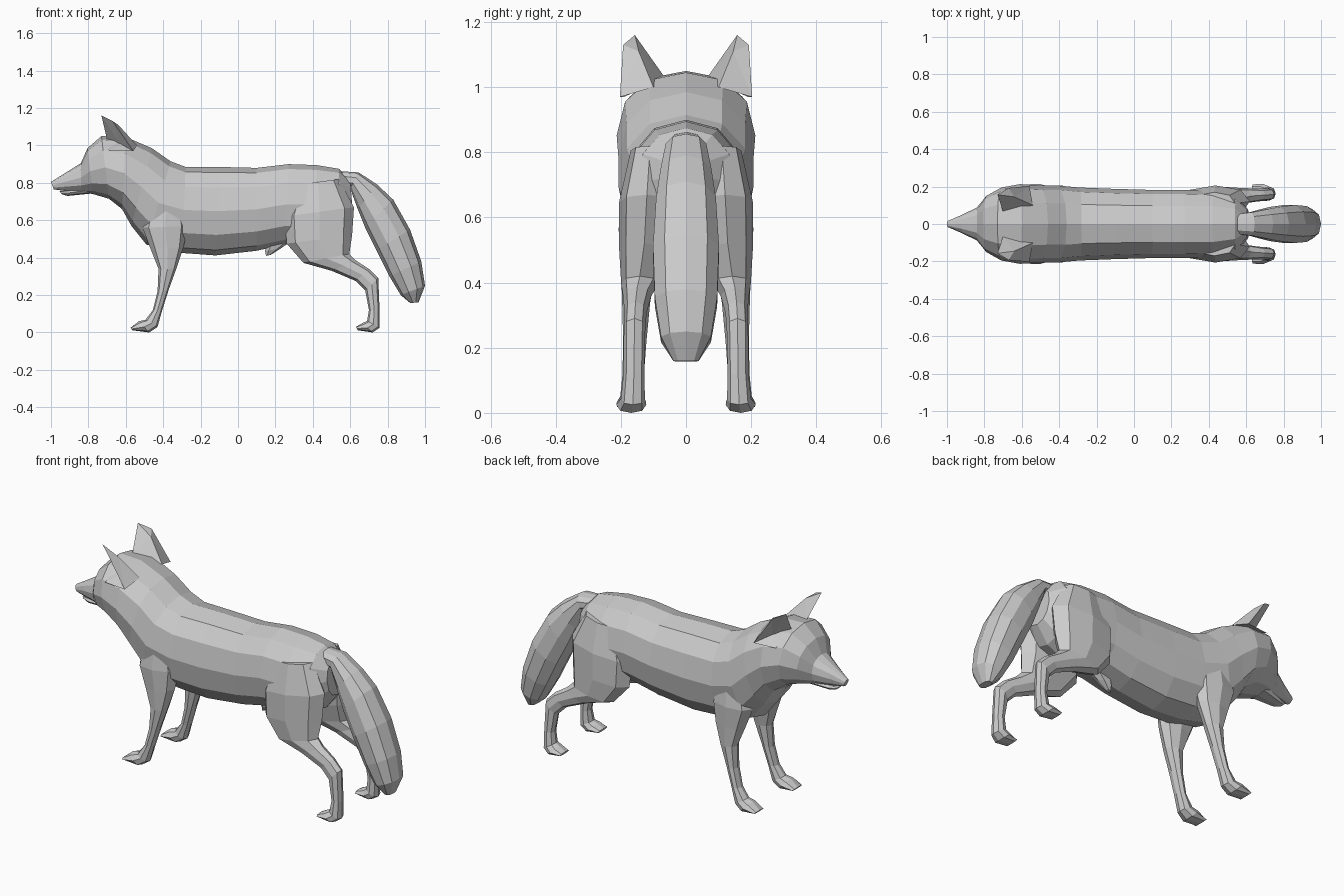
import bpy, bmesh
from math import sin, cos, pi


def finish(name, bm, mirrored):
    bmesh.ops.recalc_face_normals(bm, faces=bm.faces[:])
    mesh = bpy.data.meshes.new(name)
    bm.to_mesh(mesh)
    bm.free()
    ob = bpy.data.objects.new(name, mesh)
    bpy.context.collection.objects.link(ob)
    if mirrored:
        mod = ob.modifiers.new("Mirror", 'MIRROR')
        mod.use_axis = (False, True, False)
        mod.use_clip = False
        mod.use_mirror_merge = False
    return ob


def loft(name, sections, sides=12, mirrored=False, power=0.9):
    """Each section: upper x, z, lower x, z, centre y, half width."""
    def sp(v):
        return abs(v) ** power * (1 if v > 0 else -1)
    bm = bmesh.new()
    rings = []
    for ux, uz, lx, lz, y, w in sections:
        cx, cz, ax, az = (ux + lx) / 2, (uz + lz) / 2, (ux - lx) / 2, (uz - lz) / 2
        ring = []
        for k in range(sides):
            a = 2 * pi * k / sides
            c, s = sp(cos(a)), sp(sin(a))
            ring.append(bm.verts.new((cx + ax * c, y + w * s, cz + az * c)))
        rings.append(ring)
    for r, q in zip(rings, rings[1:]):
        for k in range(sides):
            j = (k + 1) % sides
            bm.faces.new((r[k], r[j], q[j], q[k]))
    bm.faces.new(rings[0])
    bm.faces.new(rings[-1][::-1])
    return finish(name, bm, mirrored)


# head, neck and torso in one skin, nose to rump
loft("head_and_torso", [
    (-1.0, .805, -.985, .765, 0, .018),
    (-.92, .855, -.925, .757, 0, .048),
    (-.84, .905, -.84, .75, 0, .088),
    (-.805, .985, -.775, .74, 0, .15),
    (-.73, 1.05, -.69, .715, 0, .195),
    (-.60, 1.045, -.62, .66, 0, .213),
    (-.46, .985, -.57, .57, 0, .207),
    (-.36, .915, -.49, .47, 0, .207),
    (-.28, .885, -.30, .425, 0, .195),
    (-.10, .885, -.12, .412, 0, .188),
    (.10, .88, .10, .437, 0, .182),
    (.27, .90, .25, .47, 0, .182),
    (.42, .895, .42, .47, 0, .18),
    (.54, .875, .55, .53, 0, .15),
    (.60, .82, .615, .62, 0, .08)])

# lower jaw
loft("lower_jaw", [
    (-.955, .755, -.94, .738, 0, .018),
    (-.90, .762, -.91, .73, 0, .035),
    (-.79, .785, -.79, .742, 0, .065)], 8)

# front legs, shoulder to toes
loft("front_legs", [
    (-.47, .70, -.30, .70, .13, .06),
    (-.51, .56, -.27, .57, .135, .072),
    (-.465, .44, -.29, .46, .145, .055),
    (-.425, .34, -.33, .34, .153, .043),
    (-.43, .22, -.37, .23, .157, .036),
    (-.455, .12, -.405, .12, .162, .033),
    (-.495, .068, -.43, .03, .165, .037),
    (-.53, .06, -.475, .0, .168, .046),
    (-.575, .025, -.565, .012, .17, .042)], 8, True)

# hind legs, thigh to toes
loft("hind_legs", [
    (.32, .79, .54, .82, .11, .06),
    (.25, .62, .62, .67, .12, .086),
    (.26, .475, .61, .52, .128, .077),
    (.35, .372, .595, .42, .142, .057),
    (.50, .33, .63, .385, .15, .043),
    (.63, .275, .70, .34, .155, .034),
    (.68, .225, .75, .29, .158, .033),
    (.70, .12, .757, .12, .16, .032),
    (.69, .062, .757, .025, .163, .037),
    (.665, .05, .72, .0, .168, .046),
    (.63, .03, .64, .012, .17, .042)], 8, True)

# bushy tail
loft("tail", [
    (.50, .865, .50, .79, 0, .05),
    (.645, .856, .60, .77, 0, .065),
    (.745, .79, .64, .66, 0, .082),
    (.83, .71, .68, .56, 0, .096),
    (.92, .55, .74, .44, 0, .106),
    (.98, .38, .81, .30, 0, .10),
    (1.0, .25, .87, .20, 0, .08),
    (.965, .16, .92, .158, 0, .04)], 10)

# small tuft under the belly
loft("belly_tuft", [
    (.15, .48, .30, .50, 0, .04),
    (.145, .435, .23, .45, 0, .028),
    (.15, .41, .175, .415, 0, .012)], 6)

# pointed ears with a hollow facing forward and outward
bm = bmesh.new()
A, T, O, B, K, K2, H, F = [bm.verts.new(p) for p in (
    (-.70, .065, 1.03), (-.73, .157, 1.16), (-.67, .193, 1.13), (-.56, .203, .97),
    (-.54, .10, 1.0), (-.64, .145, 1.11), (-.63, .135, 1.01), (-.69, .19, .97))]
for f in ((A, T, K2), (A, K2, K), (T, O, K2), (O, B, K2), (K2, B, K),
          (A, H, T), (T, H, O), (O, H, B), (B, H, F), (A, F, H), (A, K, B, F)):
    bm.faces.new(f)
finish("ears", bm, True)
